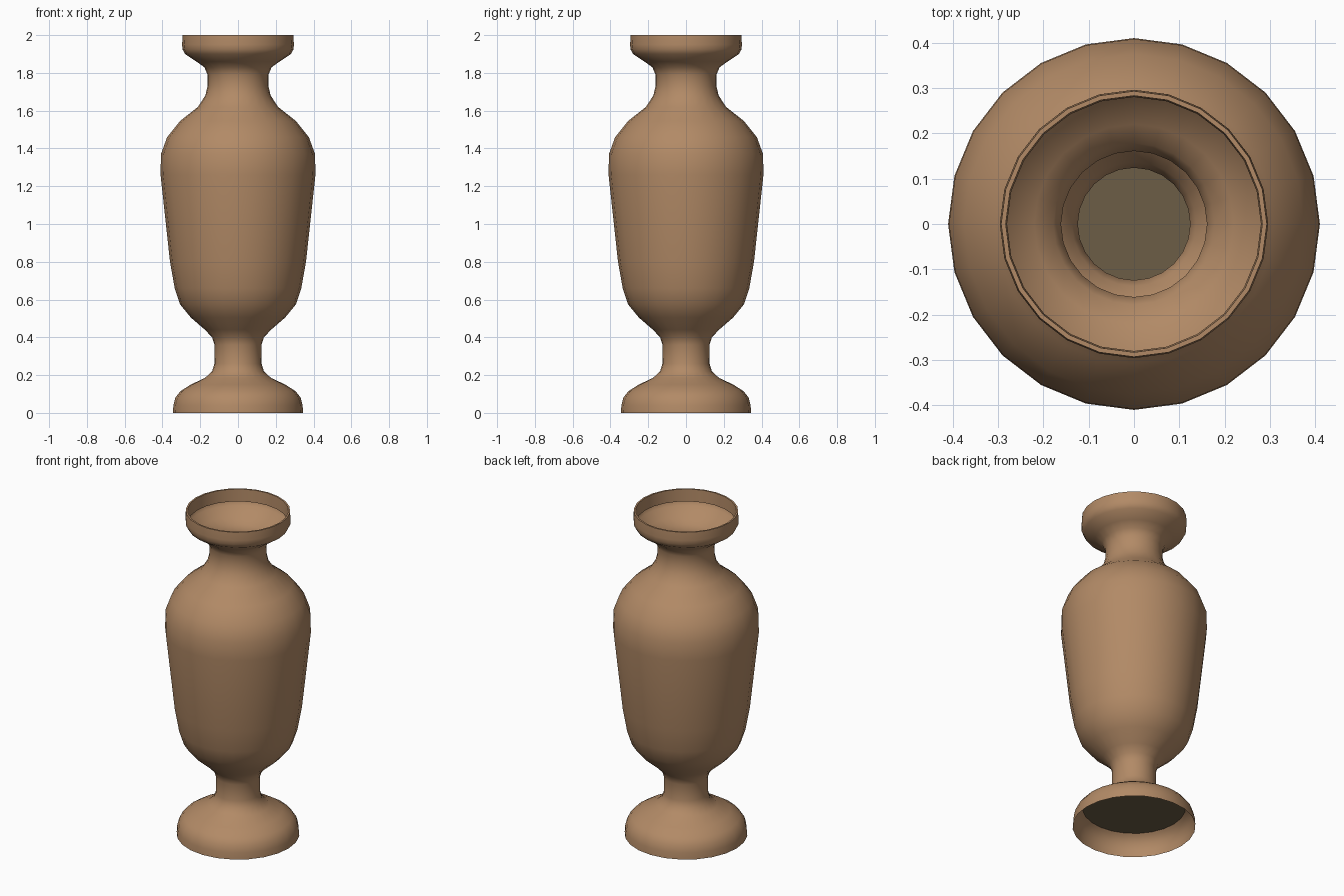
import bpy
import bmesh
import math

SIDES = 24

if "Cube" in bpy.data.objects:
    bpy.data.objects.remove(bpy.data.objects["Cube"], do_unlink=True)


def make_material(name, rgb):
    mat = bpy.data.materials.new(name)
    mat.use_nodes = True
    mat.diffuse_color = (*rgb, 1)
    bsdf = next(n for n in mat.node_tree.nodes if n.type == 'BSDF_PRINCIPLED')
    bsdf.inputs["Base Color"].default_value = (*rgb, 1)
    bsdf.inputs["Roughness"].default_value = 0.8
    return mat


def finish(bm, name, mat):
    mesh = bpy.data.meshes.new(name)
    bm.to_mesh(mesh)
    bm.free()
    mesh.materials.append(mat)
    obj = bpy.data.objects.new(name, mesh)
    bpy.context.collection.objects.link(obj)
    return obj


def lathe(name, profile, mat):
    """Spin a (radius, height) profile around the z axis."""
    bm = bmesh.new()
    verts = [bm.verts.new((r, 0, z)) for r, z in profile]
    edges = [bm.edges.new(pair) for pair in zip(verts, verts[1:])]
    bmesh.ops.spin(bm, geom=verts + edges, cent=(0, 0, 0), axis=(0, 0, 1),
                   angle=math.tau, steps=SIDES)
    bmesh.ops.remove_doubles(bm, verts=bm.verts, dist=0.0005)
    bmesh.ops.recalc_face_normals(bm, faces=bm.faces)
    # Outward normals on the open shell
    bm.faces.ensure_lookup_table()
    widest = max(bm.faces, key=lambda f: f.calc_center_median().xy.length)
    if widest.normal.dot(widest.calc_center_median()) < 0:
        bmesh.ops.reverse_faces(bm, faces=bm.faces)
    return finish(bm, name, mat)


clay = make_material("warm clay", (0.445, 0.254, 0.133))
olive = make_material("dull olive", (0.15, 0.109, 0.061))

# Profile pieces, bottom to top
foot = [(0.345, 0), (0.342, 0.04), (0.332, 0.08), (0.305, 0.115),
        (0.25, 0.15), (0.175, 0.185), (0.137, 0.22), (0.125, 0.26)]
stem = [(0.124, 0.36), (0.137, 0.40), (0.175, 0.44)]
body = [(0.25, 0.505), (0.307, 0.575), (0.335, 0.66), (0.36, 0.80),
        (0.41, 1.26), (0.408, 1.37), (0.375, 1.46), (0.307, 1.545)]
neck = [(0.212, 1.62), (0.173, 1.68), (0.161, 1.73), (0.161, 1.79),
        (0.178, 1.83), (0.22, 1.86)]
rim = [(0.28, 1.90), (0.294, 1.925), (0.296, 1.95), (0.293, 2.0)]
lip = [(0.283, 2.0), (0.28, 1.925)]

# Open vase shell with a thin folded lip
vase = lathe("vase_shell", foot + stem + body + neck + rim + lip, clay)
bpy.context.view_layer.objects.active = vase
vase.select_set(True)
bpy.ops.object.shade_smooth_by_angle(angle=math.radians(50))

# Flat plate closing the hollow foot
bm = bmesh.new()
bmesh.ops.create_circle(bm, cap_ends=True, segments=SIDES, radius=0.29)
bmesh.ops.translate(bm, verts=bm.verts, vec=(0, 0, 0.122))
finish(bm, "foot_plate", olive)
